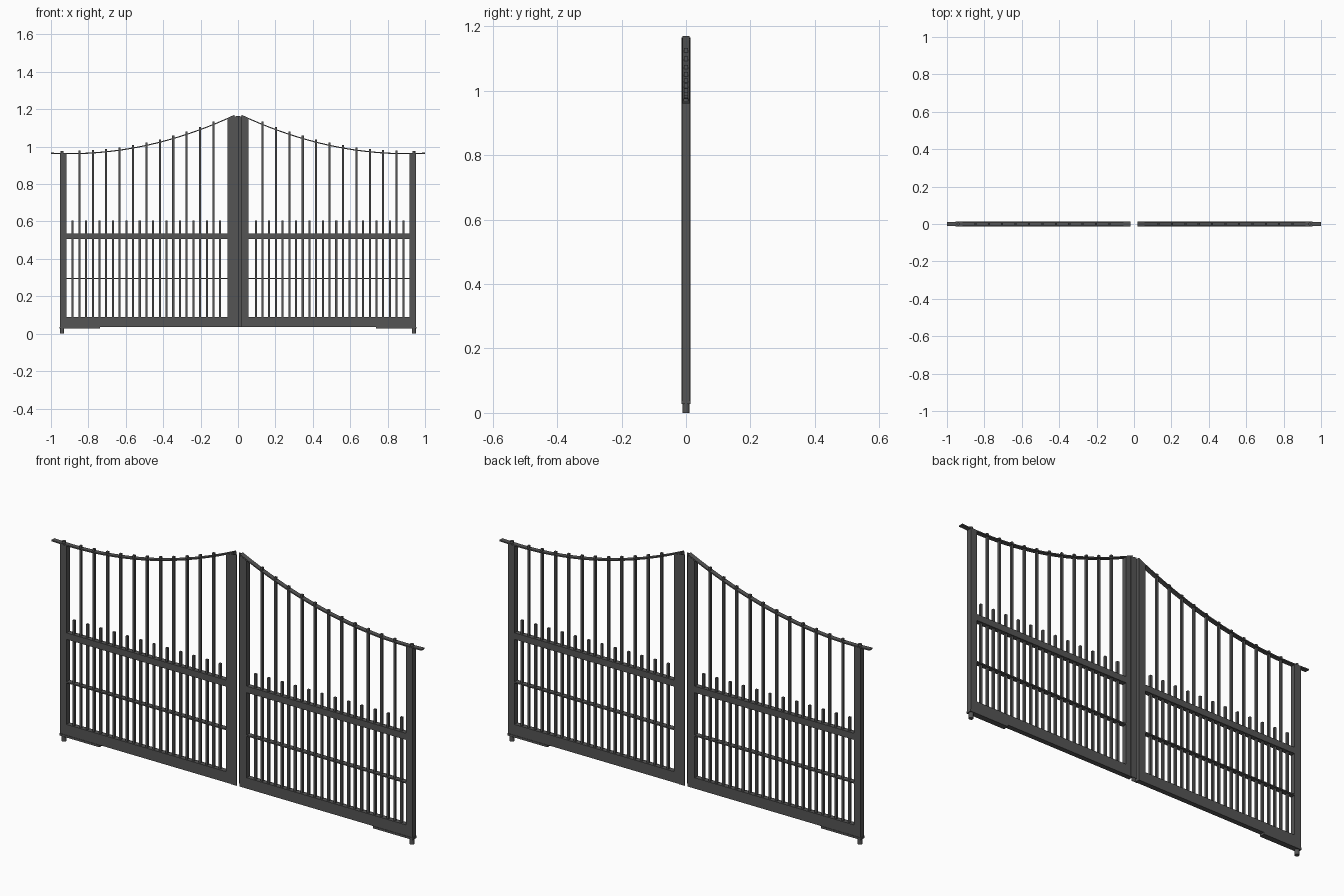
import bpy, bmesh, math

if "Cube" in bpy.data.objects:
    bpy.data.objects.remove(bpy.data.objects["Cube"])

D = 0.0125          # half depth of the frame tubes
STEP = 0.0717       # picket spacing

paint = bpy.data.materials.new("dark_paint")
paint.diffuse_color = (0.09, 0.09, 0.09, 1)
paint.use_nodes = True
paint.node_tree.nodes["Principled BSDF"].inputs["Base Color"].default_value = paint.diffuse_color


def sweep_z(x):
    # height of the underside of the curved top bar
    return 0.9595 + 0.264 * (0.90 - x) ** 2


def prism(name, pts, y0, y1, turn):
    # extrude an x-z outline along y; turn = -1 makes the leaf rotated by 180 degrees
    bm = bmesh.new()
    f = bm.faces.new([bm.verts.new((x * turn, y0 * turn, z)) for x, z in pts])
    ext = bmesh.ops.extrude_face_region(bm, geom=[f])
    vs = [v for v in ext["geom"] if isinstance(v, bmesh.types.BMVert)]
    bmesh.ops.translate(bm, vec=(0, (y1 - y0) * turn, 0), verts=vs)
    bmesh.ops.recalc_face_normals(bm, faces=bm.faces)
    me = bpy.data.meshes.new(name)
    bm.to_mesh(me)
    bm.free()
    me.materials.append(paint)
    ob = bpy.data.objects.new(name, me)
    bpy.context.collection.objects.link(ob)
    return ob


def bar(name, x0, x1, z0, z1, turn, d=D):
    return prism(name, [(x0, z0), (x1, z0), (x1, z1), (x0, z1)], -d, d, turn)


def leaf(side, t):
    # frame posts, the meeting post cut to follow the curve
    prism(side + "_meeting_post", [(0.018, 0.037), (0.056, 0.037),
          (0.056, sweep_z(0.056)), (0.018, sweep_z(0.018))], -D, D, t)
    bar(side + "_hinge_post", 0.917, 0.952, 0.037, 0.962, t)
    # rails
    bar(side + "_bottom_rail", 0.056, 0.917, 0.037, 0.09, t)
    bar(side + "_middle_rail", 0.056, 0.917, 0.505, 0.537, t)
    bar(side + "_thin_crossbar", 0.056, 0.917, 0.292, 0.298, t)
    # overlap strip covering the gap between the leaves
    prism(side + "_stop_strip", [(-0.003, 0.037), (0.03, 0.037),
          (0.03, sweep_z(0.03)), (-0.003, sweep_z(0.018))], D, D + 0.002, t)
    # plate under the hinge corner
    bar(side + "_foot_plate", 0.738, 0.955, 0.027, 0.037, t, 0.0145)
    # hinge pins
    for nm, r, z0, z1 in (("bottom", 0.011, 0.0, 0.028), ("top", 0.008, 0.96, 0.976)):
        bpy.ops.mesh.primitive_cylinder_add(vertices=20, radius=r, depth=z1 - z0,
                                            location=(0.94 * t, 0, (z0 + z1) / 2))
        pin = bpy.context.object
        pin.name = f"{side}_{nm}_hinge_pin"
        pin.data.materials.append(paint)
        bpy.ops.object.shade_smooth_by_angle()
    # curved flat top bar
    xs = [0.018 + (1.0 - 0.018) * i / 28 for i in range(29)]
    outline = [(x, sweep_z(x)) for x in xs] + [(x, sweep_z(x) + 0.006) for x in reversed(xs)]
    prism(side + "_curved_top_bar", outline, -0.0115, 0.0115, t)
    # tall pickets through the top bar
    for i in range(11):
        x = 0.131 + STEP * i
        bar(side + "_tall_picket", x - 0.0055, x + 0.0055, 0.085, sweep_z(x) + 0.018, t, 0.0055)
    # short pickets in between
    for i in range(12):
        x = 0.0952 + STEP * i
        bar(side + "_short_picket", x - 0.0055, x + 0.0055, 0.085, 0.604, t, 0.0055)


leaf("right", 1)
leaf("left", -1)
